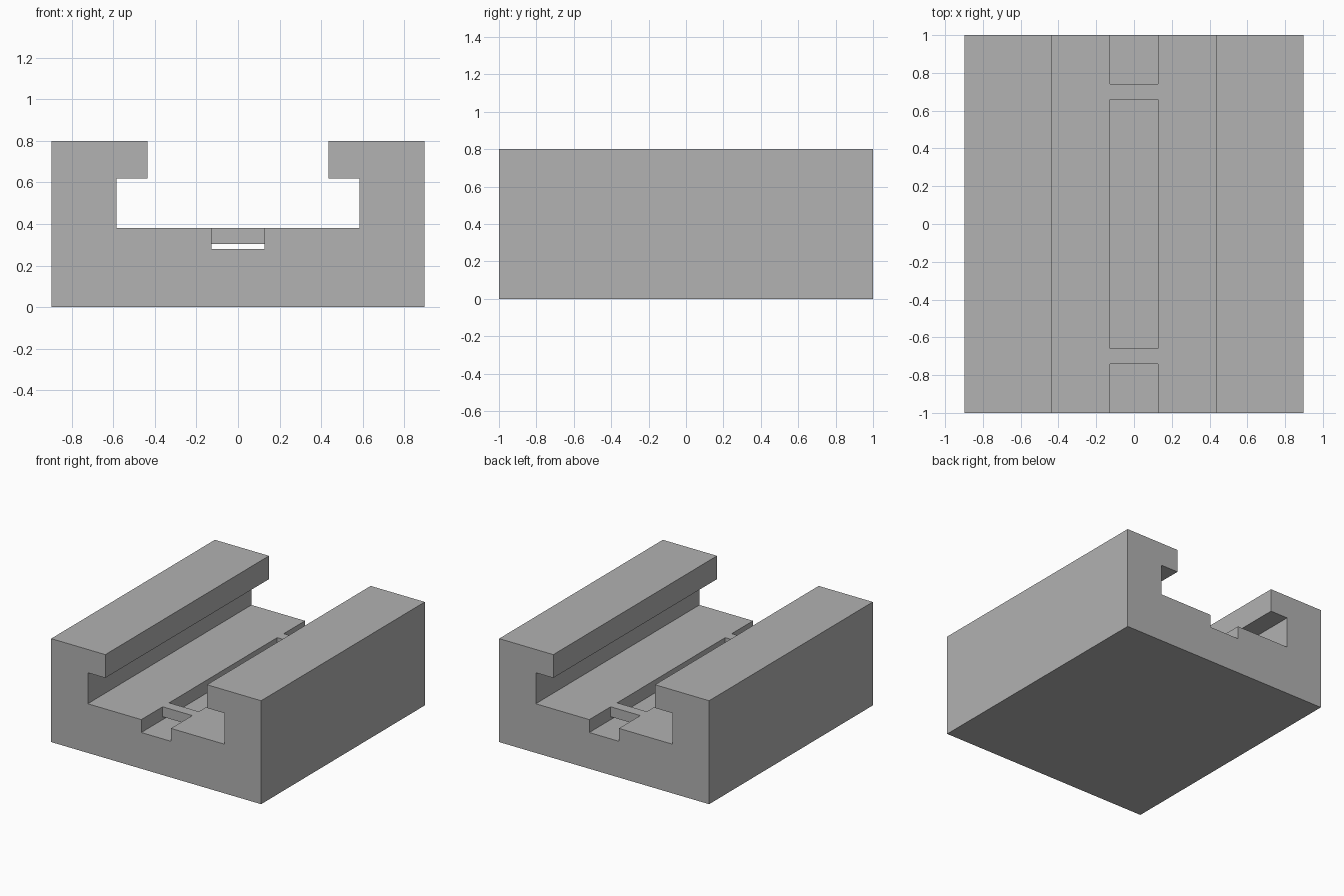
import bpy
import bmesh
from mathutils import Vector

default = bpy.data.objects.get("Cube")
if default:
    bpy.data.objects.remove(default, do_unlink=True)

grey = bpy.data.materials.new("plain grey")
grey.use_nodes = True
colour = (0.445, 0.445, 0.445, 1)
grey.diffuse_color = colour
grey.node_tree.nodes["Principled BSDF"].inputs["Base Color"].default_value = colour


def extrude_profile(name, points, depth):
    """Extrude a closed 3D outline along depth into a solid."""
    bm = bmesh.new()
    face = bm.faces.new([bm.verts.new(p) for p in points])
    result = bmesh.ops.extrude_face_region(bm, geom=[face])
    moved = [v for v in result["geom"] if isinstance(v, bmesh.types.BMVert)]
    bmesh.ops.translate(bm, verts=moved, vec=Vector(depth))
    bmesh.ops.recalc_face_normals(bm, faces=bm.faces)
    mesh = bpy.data.meshes.new(name)
    bm.to_mesh(mesh)
    bm.free()
    mesh.materials.append(grey)
    obj = bpy.data.objects.new(name, mesh)
    bpy.context.collection.objects.link(obj)
    return obj


def mirrored(half):
    """Complete a symmetric outline from its positive half."""
    return half + [(-a, z) for a, z in reversed(half)]


# Main block with a T-shaped slot running front to back
floor = 0.38
block_half = [(0.898, 0), (0.898, 0.8), (0.435, 0.8), (0.435, 0.62),
              (0.585, 0.62), (0.585, floor)]
block = extrude_profile("slotted_block",
                        [(x, -1, z) for x, z in mirrored(block_half)], (0, 2, 0))

# Central groove cutter, notched so two thin bridges stay across the groove
base, under, clear = 0.28, 0.303, 0.5
groove_half = [(1.1, base), (1.1, clear), (0.74, clear), (0.74, under),
               (0.66, under), (0.66, clear)]
width = 0.254
cutter = extrude_profile("groove_cutter",
                         [(-width / 2, y, z) for y, z in mirrored(groove_half)],
                         (width, 0, 0))
cutter.hide_render = True

# Cut the groove and discard the helper
cut = block.modifiers.new("groove", 'BOOLEAN')
cut.operation = 'DIFFERENCE'
cut.solver = 'EXACT'
cut.object = cutter
bpy.ops.object.select_all(action='DESELECT')
block.select_set(True)
bpy.context.view_layer.objects.active = block
bpy.ops.object.modifier_apply(modifier=cut.name)
bpy.data.objects.remove(cutter, do_unlink=True)
